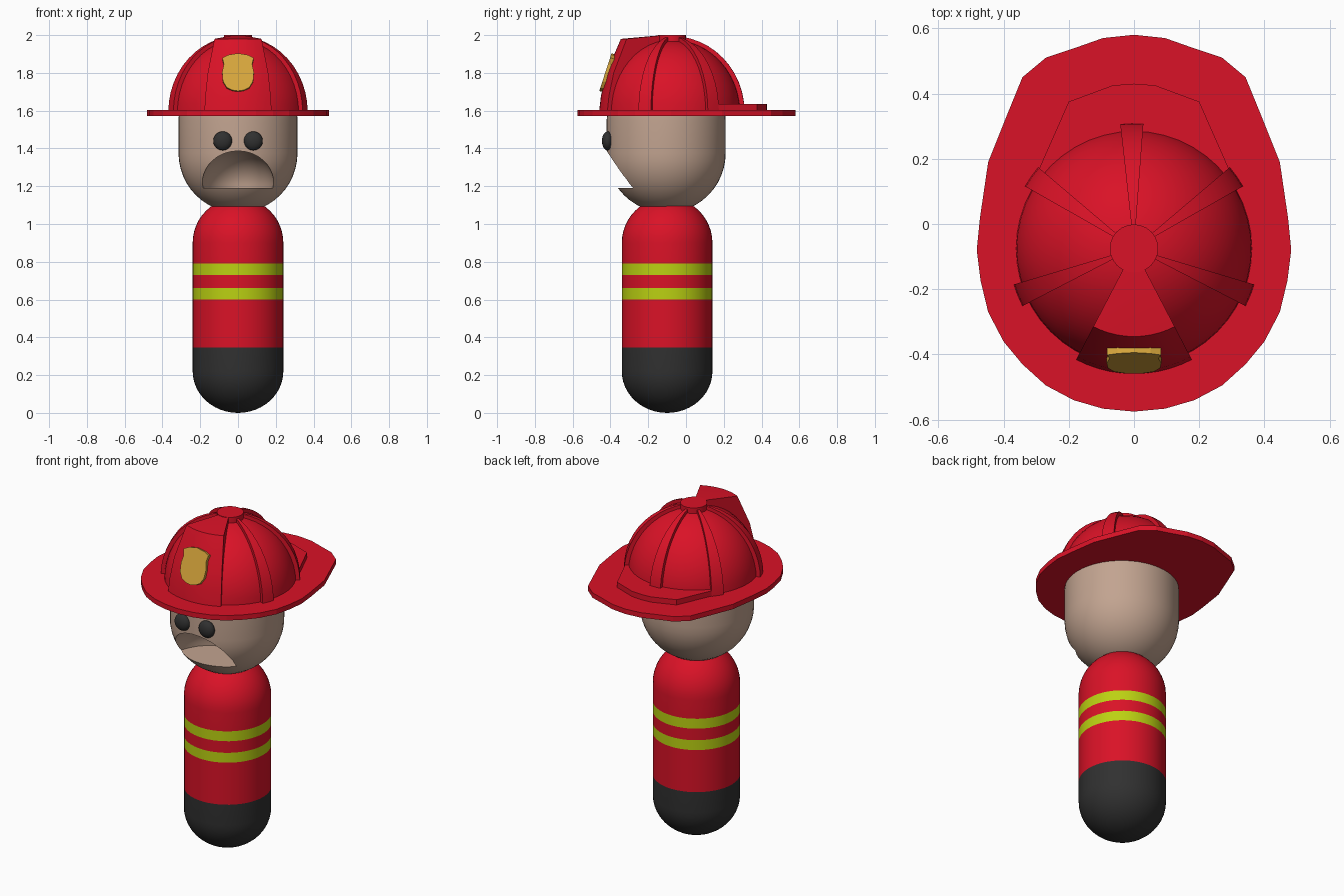
import bpy, bmesh
from math import sin, cos, pi, radians, tau
from mathutils import Matrix

if "Cube" in bpy.data.objects:
    bpy.data.objects.remove(bpy.data.objects["Cube"])


def material(name, r, g, b):
    m = bpy.data.materials.new(name)
    m.diffuse_color = (r, g, b, 1)
    m.use_nodes = True
    m.node_tree.nodes["Principled BSDF"].inputs["Base Color"].default_value = m.diffuse_color
    return m


RED = material("red", 0.70, 0.006, 0.02)
SKIN = material("skin", 0.54, 0.37, 0.28)
DARK = material("charcoal", 0.03, 0.03, 0.03)
LIME = material("lime", 0.50, 0.64, 0.006)
GOLD = material("gold", 0.68, 0.38, 0.045)


def finish(name, bm, mats, angle=32):
    bmesh.ops.remove_doubles(bm, verts=bm.verts, dist=1e-5)
    bmesh.ops.recalc_face_normals(bm, faces=bm.faces)
    me = bpy.data.meshes.new(name)
    bm.to_mesh(me)
    bm.free()
    for m in mats:
        me.materials.append(m)
    ob = bpy.data.objects.new(name, me)
    bpy.context.collection.objects.link(ob)
    smooth(ob, angle)
    return ob


def smooth(ob, angle=32):
    ob.data.shade_smooth()
    ob.data.set_sharp_from_angle(angle=radians(angle))


def lathe(name, profile, cy, mats, start=0, sweep=360, steps=48, pick=None):
    """Revolve (radius, z) points about a vertical axis; a part sweep is capped."""
    bm = bmesh.new()
    full = sweep == 360
    rings = []
    for i in range(steps if full else steps + 1):
        a = radians(start + sweep * i / steps)
        rings.append([bm.verts.new((r * cos(a), cy + r * sin(a), z)) for r, z in profile])
    for i in range(steps):
        p, q = rings[i], rings[(i + 1) % len(rings)]
        for j in range(len(profile) - 1):
            f = bm.faces.new((p[j], q[j], q[j + 1], p[j + 1]))
            if pick:
                f.material_index = pick((profile[j][1] + profile[j + 1][1]) / 2)
    if not full:
        bm.faces.new(rings[0])
        bm.faces.new(rings[-1])
    return finish(name, bm, mats)


def arc(rx, rz, zc, a0, a1, n=12):
    pts = []
    for i in range(n + 1):
        a = radians(a0 + (a1 - a0) * i / n)
        pts.append((max(0, rx * cos(a)), zc + rz * sin(a)))
    return pts


def mirrored(half):
    """Complete an outline given its right half, first and last points on x = 0."""
    return half + [(-x, y) for x, y in half[-2:0:-1]]


def slab(name, outline, thick, mat, matrix):
    bm = bmesh.new()
    f = bm.faces.new([bm.verts.new((x, y, 0)) for x, y in outline])
    ext = bmesh.ops.extrude_face_region(bm, geom=[f])["geom"]
    bmesh.ops.translate(bm, vec=(0, 0, thick),
                        verts=[v for v in ext if isinstance(v, bmesh.types.BMVert)])
    bm.transform(matrix)
    return finish(name, bm, [mat], 10)


def ellipsoid(name, centre, radii, mat, u=32, v=16):
    bm = bmesh.new()
    bmesh.ops.create_uvsphere(bm, u_segments=u, v_segments=v, radius=1)
    bm.transform(Matrix.Translation(centre) @ Matrix.Diagonal((*radii, 1)))
    return finish(name, bm, [mat])


# body: capsule with dark base and two reflective bands
def body_colour(z):
    if z < 0.345:
        return 1
    return 2 if 0.60 < z < 0.66 or 0.73 < z < 0.79 else 0


lathe("body", arc(0.24, 0.22, 0.22, -90, 0)
      + [(0.24, z) for z in (0.345, 0.60, 0.66, 0.73, 0.79)]
      + arc(0.24, 0.24, 0.90, 0, 90), -0.10, [RED, DARK, LIME], pick=body_colour)

# head with a scooped half-dome mouth
head = lathe("head", arc(0.315, 0.315, 1.375, -90, 0) + arc(0.315, 0.30, 1.55, 0, 90),
             -0.105, [SKIN])
bm = bmesh.new()
bmesh.ops.create_uvsphere(bm, u_segments=32, v_segments=24, radius=1)
cut = bmesh.ops.bisect_plane(bm, geom=bm.verts[:] + bm.edges[:] + bm.faces[:], dist=1e-4,
                             plane_co=(0, 0, 0), plane_no=(0, 0, 1), clear_inner=True)
bmesh.ops.holes_fill(bm, edges=[e for e in bm.edges if e.is_boundary])
bm.transform(Matrix.Translation((0, -0.37, 1.19)) @ Matrix.Diagonal((0.198, 0.26, 0.2, 1)))
cutter = finish("mouth_cutter", bm, [SKIN])
mod = head.modifiers.new("mouth", "BOOLEAN")
mod.operation, mod.solver, mod.object = "DIFFERENCE", "EXACT", cutter
bpy.context.view_layer.objects.active = head
bpy.ops.object.modifier_apply(modifier="mouth")
bpy.data.objects.remove(cutter)
smooth(head)

# eyes
for side, s in (("left", -1), ("right", 1)):
    ellipsoid(side + "_eye", (s * 0.081, -0.415, 1.44), (0.05, 0.03, 0.05), DARK)

# helmet brim and raised rear step
CY = -0.075
brim = [(0, 0.58), (0.095, 0.57), (0.18, 0.54), (0.27, 0.51), (0.342, 0.45), (0.395, 0.32),
        (0.447, 0.19), (0.472, 0.02), (0.482, -0.08), (0.47, -0.175), (0.447, -0.27),
        (0.40, -0.36), (0.342, -0.43), (0.27, -0.495), (0.185, -0.54), (0.095, -0.566), (0, -0.575)]
slab("helmet_brim", mirrored(brim), 0.03, RED, Matrix.Translation((0, 0, 1.573)))
step = [(0, 0.43), (0.065, 0.425), (0.20, 0.375), (0.295, 0.16), (0.20, 0), (0, 0)]
slab("rear_step", mirrored(step), 0.04, RED, Matrix.Translation((0, 0, 1.595)))

# helmet shell, ribs, front panel and crown button
lathe("helmet_shell", arc(0.362, 0.385, 1.59, 0, 90), CY, [RED])
for i, a in enumerate((-22, 35, 91, 145, 202)):
    lathe(f"helmet_rib_{i + 1}", [(0, 1.595)] + arc(0.385, 0.40, 1.595, 0, 90), CY, [RED],
          start=a - 5.3, sweep=10.6, steps=2)
lathe("front_panel", [(0, 1.595), (0.385, 1.595), (0.375, 1.68), (0.347, 1.80), (0.27, 1.98),
                      (0.07, 1.998), (0, 1.998)], CY, [RED], start=-117.5, sweep=55, steps=10)
lathe("crown_button", [(0, 1.95), (0.074, 1.95), (0.074, 2.0), (0, 2.0)], CY, [RED], steps=24)

# badge: tilted plate on the front panel
shield = [(0, 0.105), (0.05, 0.096), (0.083, 0.08), (0.075, 0.045), (0.084, 0), (0.08, -0.05),
          (0.06, -0.085), (0.03, -0.1), (0, -0.105)]
slab("badge", mirrored(shield), 0.03, GOLD,
     Matrix.Translation((0, -0.398, 1.795)) @ Matrix.Rotation(radians(72), 4, "X"))
